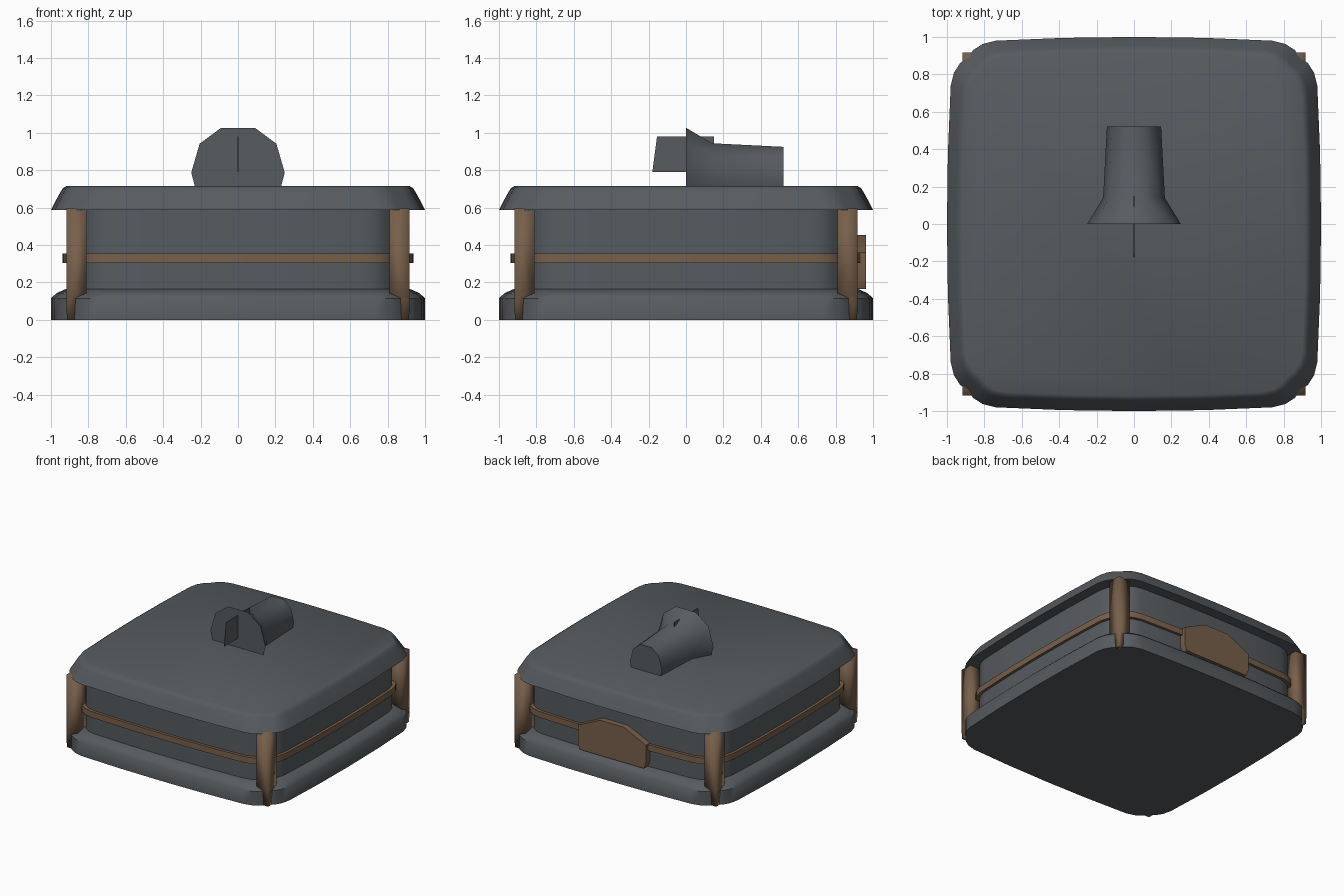
import bpy, bmesh, math

if "Cube" in bpy.data.objects:
    bpy.data.objects.remove(bpy.data.objects["Cube"])


def material(name, rgb):
    m = bpy.data.materials.new(name)
    m.diffuse_color = (*rgb, 1)
    m.use_nodes = True
    m.node_tree.nodes["Principled BSDF"].inputs["Base Color"].default_value = m.diffuse_color
    return m


GREY = material("slate_grey", (0.095, 0.106, 0.116))
BROWN = material("bronze_brown", (0.185, 0.115, 0.07))


def finish(name, bm, mat, angle=50):
    bmesh.ops.remove_doubles(bm, verts=bm.verts, dist=1e-5)
    bmesh.ops.recalc_face_normals(bm, faces=bm.faces)
    me = bpy.data.meshes.new(name)
    bm.to_mesh(me)
    bm.free()
    ob = bpy.data.objects.new(name, me)
    bpy.context.collection.objects.link(ob)
    me.materials.append(mat)
    bpy.ops.object.select_all(action='DESELECT')
    ob.select_set(True)
    bpy.context.view_layer.objects.active = ob
    bpy.ops.object.shade_smooth_by_angle(angle=math.radians(angle))
    return ob


def loft(name, rings, mat, caps=True, closed=False, angle=50):
    """Skin a list of rings, each a list of 3D points of equal length."""
    bm = bmesh.new()
    loops = [[bm.verts.new(p) for p in r] for r in rings]
    n = len(loops[0])
    pairs = list(zip(loops, loops[1:]))
    if closed:
        pairs.append((loops[-1], loops[0]))
    for a, b in pairs:
        for i in range(n):
            j = (i + 1) % n
            bm.faces.new((a[i], a[j], b[j], b[i]))
    if caps and not closed:
        bm.faces.new(loops[0][::-1])
        bm.faces.new(loops[-1])
    return finish(name, bm, mat, angle)


# Softly bulging square outline: one side, repeated by quarter turns
SIDE = [(1.0, 0.0), (0.995, 0.38), (0.98, 0.74), (0.962, 0.81),
        (0.93, 0.86), (0.89, 0.89), (0.86, 0.93), (0.81, 0.962),
        (0.74, 0.98), (0.38, 0.995)]


def outline(scale, z):
    pts = []
    for q in range(4):
        c, s = (1, 0, -1, 0)[q], (0, 1, 0, -1)[q]
        pts += [((x * c - y * s) * scale, (x * s + y * c) * scale, z)
                for x, y in SIDE]
    return pts


def tray(name, profile, mat, **kw):
    return loft(name, [outline(s, z) for s, z in profile], mat, **kw)


# Base, body, band and lid
tray("base", [(1, 0), (1, 0.115), (0.97, 0.143), (0.92, 0.165)], GREY)
tray("body", [(0.915, 0.15), (0.915, 0.60)], GREY)
tray("band", [(0.90, 0.305), (0.937, 0.305), (0.937, 0.355), (0.90, 0.355)],
     BROWN, closed=True)
tray("lid", [(1, 0.588), (0.985, 0.618), (0.95, 0.682), (0.937, 0.703),
             (0.918, 0.715)], GREY)


# Corner posts with a narrow foot
def corner_ring(inner, outer, z_in, z_out, sx, sy):
    return [(sx * x, sy * y, z_in if min(x, y) == inner else z_out)
            for x, y in ((inner, inner), (outer, inner),
                         (outer, outer), (inner, outer))]


for tag_x, sx in (("left", -1), ("right", 1)):
    for tag_y, sy in (("front", -1), ("back", 1)):
        rings = [corner_ring(0.874, 0.915, 0.0, 0.0, sx, sy),
                 corner_ring(0.868, 0.917, 0.115, 0.115, sx, sy),
                 corner_ring(0.81, 0.918, 0.132, 0.125, sx, sy),
                 corner_ring(0.81, 0.918, 0.595, 0.595, sx, sy)]
        loft(f"post_{tag_y}_{tag_x}", rings, BROWN, angle=95)

# Latch plate on the back
LATCH = [(-0.29, 0.165), (0.29, 0.165), (0.31, 0.21), (0.31, 0.36),
         (0.11, 0.455), (-0.11, 0.455), (-0.31, 0.36), (-0.31, 0.21)]
loft("latch", [[(x, y, z) for x, z in LATCH] for y in (0.89, 0.962)],
     BROWN, angle=30)

# Handle: flared hood tapering backwards
HOOD = [(0.23, 0.0), (0.25, 0.075), (0.205, 0.23), (0.09, 0.315)]
HOOD += [(-x, z) for x, z in reversed(HOOD)]


def hood_ring(y, half_width, height):
    return [(x * half_width / 0.25, y, 0.712 + z * height / 0.315)
            for x, z in HOOD]


loft("handle", [hood_ring(0, 0.25, 0.315), hood_ring(0.14, 0.165, 0.232),
                hood_ring(0.52, 0.145, 0.213)], GREY, angle=50)

# Thin fin through the handle
FIN = [(-0.18, 0.79), (0.15, 0.79), (0.15, 0.98), (-0.155, 0.98)]
loft("fin", [[(x, y, z) for y, z in FIN] for x in (-0.002, 0.002)],
     GREY, angle=30)
